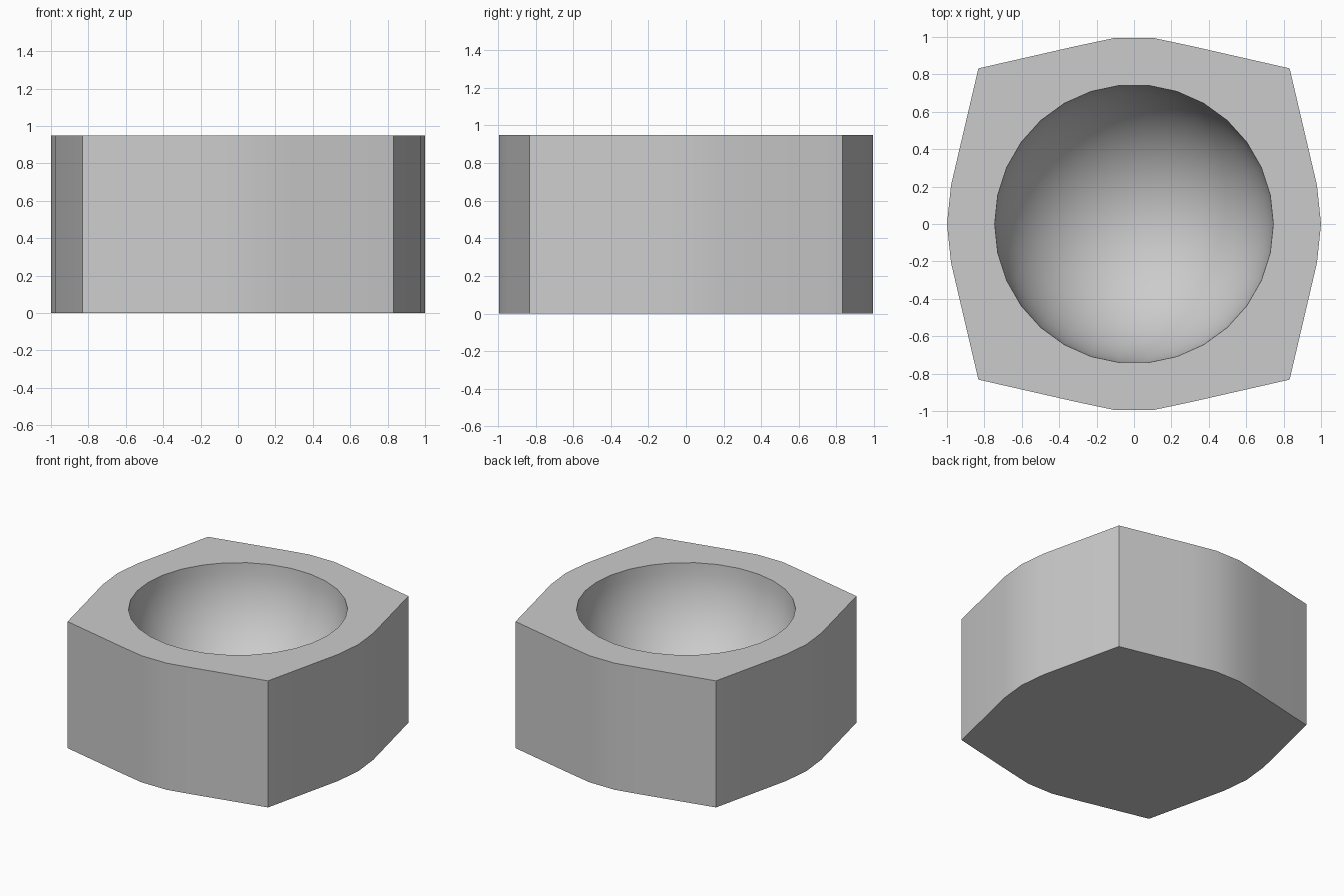
import bpy
import bmesh
from math import sin, cos, pi, tau
from mathutils import Vector
from mathutils.geometry import convex_hull_2d

cube = bpy.data.objects.get("Cube")
if cube:
    bpy.data.objects.remove(cube, do_unlink=True)

HEIGHT = 0.95
CORNER = 0.832
BOWL_RADIUS = 0.745
SEGMENTS = 30
RINGS = 15

grey = bpy.data.materials.new("plain grey")
grey.use_nodes = True
colour = (0.6, 0.6, 0.6, 1)
grey.diffuse_color = colour
grey.node_tree.nodes["Principled BSDF"].inputs["Base Color"].default_value = colour


def circle(radius):
    return [Vector((radius * cos(tau * i / SEGMENTS), radius * sin(tau * i / SEGMENTS)))
            for i in range(SEGMENTS)]


def ring(bm, points, z):
    return [bm.verts.new((p.x, p.y, z)) for p in points]


def band(bm, lower, upper):
    n = len(lower)
    for i in range(n):
        j = (i + 1) % n
        bm.faces.new((lower[i], lower[j], upper[j], upper[i]))


def loop_edges(bm, verts):
    return [bm.edges.get((verts[i - 1], verts[i])) for i in range(len(verts))]


# Outline: a round disc stretched over four square corners
points = circle(1.0) + [Vector((x, y)) for x in (-CORNER, CORNER) for y in (-CORNER, CORNER)]
outline = [points[i] for i in convex_hull_2d(points)]

# Outer wall and flat base
bm = bmesh.new()
bottom = ring(bm, outline, 0)
top = ring(bm, outline, HEIGHT)
band(bm, bottom, top)
bm.faces.new(bottom)

# Hemispherical bowl sunk from the top
rim = previous = ring(bm, circle(BOWL_RADIUS), HEIGHT)
for k in range(1, RINGS):
    a = pi / 2 * k / RINGS
    current = ring(bm, circle(BOWL_RADIUS * cos(a)), HEIGHT - BOWL_RADIUS * sin(a))
    band(bm, previous, current)
    previous = current
pole = bm.verts.new((0, 0, HEIGHT - BOWL_RADIUS))
for i in range(SEGMENTS):
    bm.faces.new((previous[i - 1], previous[i], pole))

# Flat top between the outline and the bowl rim
bmesh.ops.triangle_fill(bm, edges=loop_edges(bm, top) + loop_edges(bm, rim),
                        use_beauty=True, normal=(0, 0, 1))
bmesh.ops.recalc_face_normals(bm, faces=bm.faces[:])

mesh = bpy.data.meshes.new("bowl_block")
bm.to_mesh(mesh)
bm.free()
mesh.materials.append(grey)
block = bpy.data.objects.new("bowl_block", mesh)
bpy.context.collection.objects.link(block)

# Smooth curves, sharp corners
bpy.ops.object.select_all(action="DESELECT")
block.select_set(True)
bpy.context.view_layer.objects.active = block
bpy.ops.object.shade_smooth_by_angle(angle=pi / 6)
